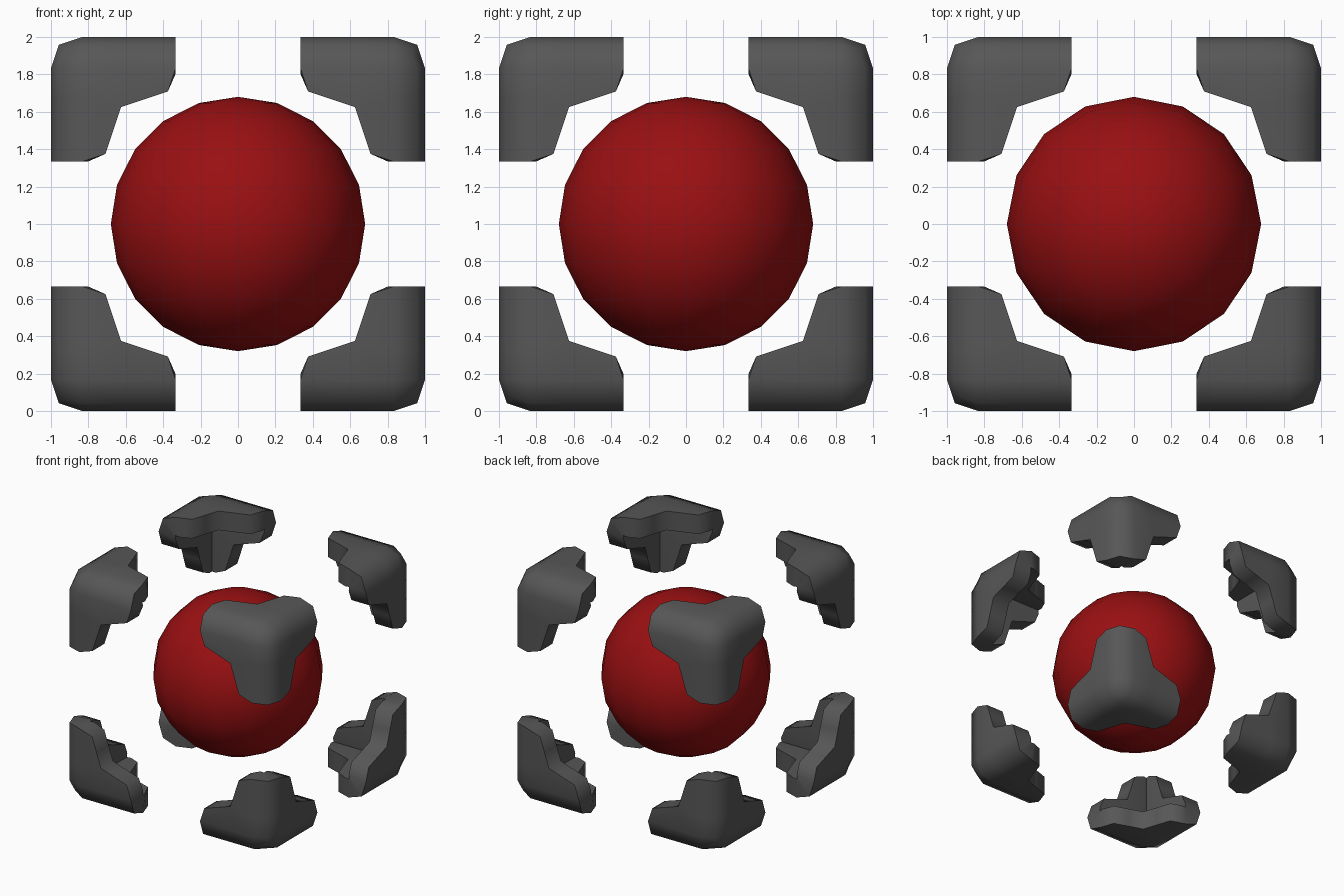
import bpy, bmesh, math

if "Cube" in bpy.data.objects:
    bpy.data.objects.remove(bpy.data.objects["Cube"], do_unlink=True)


def make_material(name, colour):
    mat = bpy.data.materials.new(name)
    mat.use_nodes = True
    mat.diffuse_color = colour
    for node in mat.node_tree.nodes:
        if node.type == 'BSDF_PRINCIPLED':
            node.inputs["Base Color"].default_value = colour
    return mat


def make_object(name, bm, mat):
    mesh = bpy.data.meshes.new(name)
    bm.to_mesh(mesh)
    bm.free()
    mesh.materials.append(mat)
    obj = bpy.data.objects.new(name, mesh)
    bpy.context.scene.collection.objects.link(obj)
    obj.location.z = 1
    return obj


def activate(obj):
    bpy.ops.object.select_all(action='DESELECT')
    obj.select_set(True)
    bpy.context.view_layer.objects.active = obj


dark_grey = make_material("dark_grey", (0.095, 0.095, 0.095, 1))
deep_red = make_material("deep_red", (0.32, 0.005, 0.006, 1))

# Corner brackets: a gridded cube keeping only the three-armed corner cells
bm = bmesh.new()
bmesh.ops.create_cube(bm, size=2)
bmesh.ops.subdivide_edges(bm, edges=bm.edges[:], cuts=5, use_grid_fill=True)


def is_bracket(face):
    low, mid, high = sorted(abs(c) for c in face.calc_center_median())
    return mid > 2 / 3 and low > 1 / 3


spare = [f for f in bm.faces if not is_bracket(f)]
bmesh.ops.delete(bm, geom=spare, context='FACES')
brackets = make_object("corner_brackets", bm, dark_grey)

# Round the brackets once, then thicken them inward
rounding = brackets.modifiers.new("rounding", 'SUBSURF')
rounding.levels = rounding.render_levels = 1
rounding.use_limit_surface = False
shell = brackets.modifiers.new("thickness", 'SOLIDIFY')
shell.thickness = 1 / 6
shell.offset = -1
activate(brackets)
for mod in ("rounding", "thickness"):
    bpy.ops.object.modifier_apply(modifier=mod)
bpy.ops.object.shade_smooth_by_angle(angle=math.radians(60))

# Central ball
bm = bmesh.new()
bmesh.ops.create_uvsphere(bm, u_segments=16, v_segments=10, radius=0.68)
ball = make_object("central_ball", bm, deep_red)
activate(ball)
bpy.ops.object.shade_smooth_by_angle(angle=math.radians(60))
